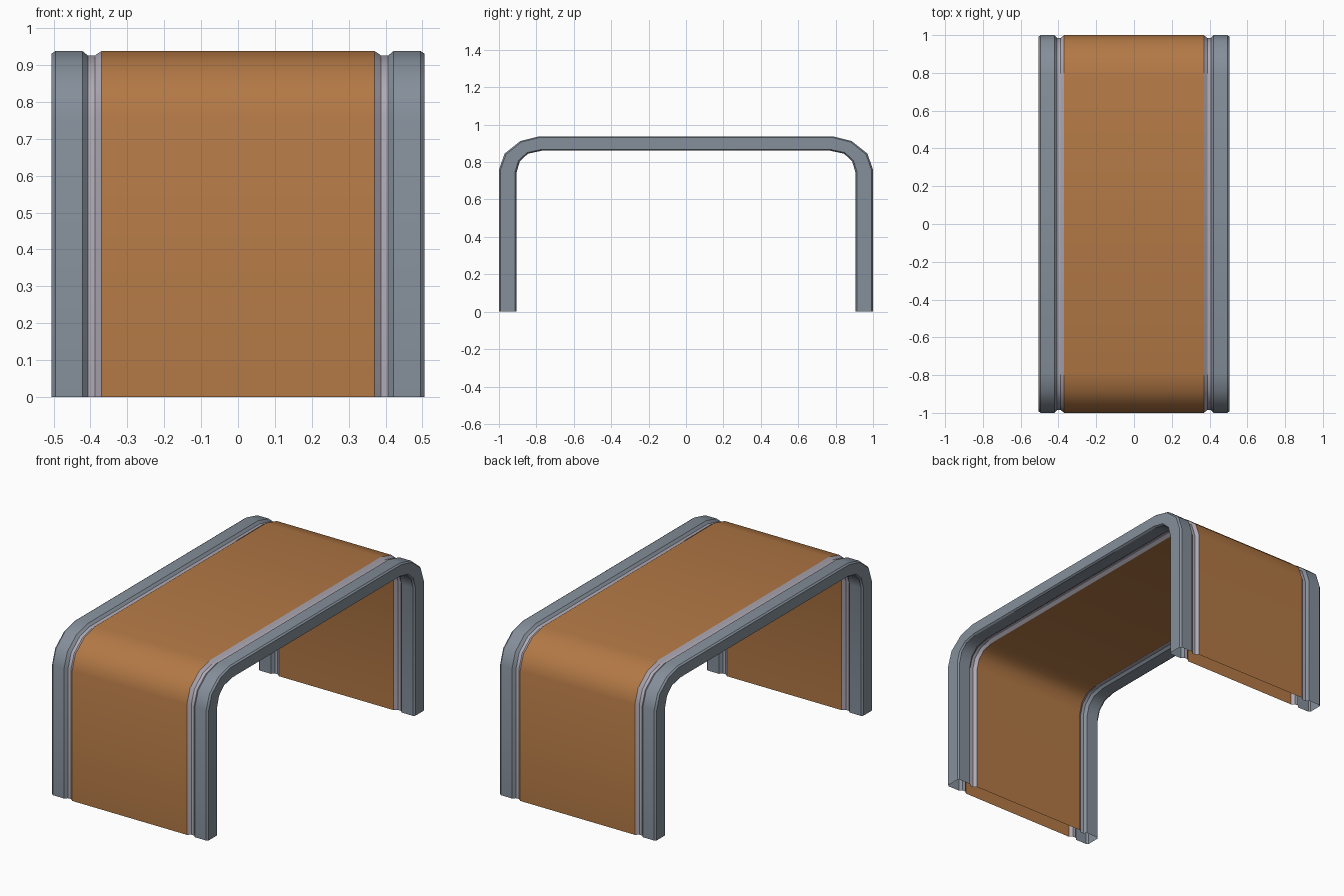
import bpy, math

if "Cube" in bpy.data.objects:
    bpy.data.objects.remove(bpy.data.objects["Cube"])

def material(name, rgb):
    m = bpy.data.materials.new(name)
    m.diffuse_color = (*rgb, 1)
    m.use_nodes = True
    m.node_tree.nodes["Principled BSDF"].inputs["Base Color"].default_value = m.diffuse_color
    return m

GREY = material("steel grey", (0.235, 0.275, 0.325))
LIGHT = material("pale grey", (0.43, 0.40, 0.46))
BROWN = material("copper brown", (0.45, 0.19, 0.06))

# Arch path in (y, z): outer and inner outlines, mirrored about y = 0
outer = [(-1, 0), (-1, 0.76), (-0.97, 0.845), (-0.885, 0.913), (-0.785, 0.938)]
inner = [(-0.905, 0), (-0.905, 0.748), (-0.888, 0.805), (-0.845, 0.845), (-0.77, 0.861)]
outer += [(-y, z) for y, z in reversed(outer)]
inner += [(-y, z) for y, z in reversed(inner)]

def sweep(name, strips, mat):
    """Sweep strips of (x, depth) along the arch; depth 0 = outside, 1 = inside. Ends stay open."""
    verts, faces = [], []
    for strip in strips:
        base, n = len(verts), len(strip)
        for (yo, zo), (yi, zi) in zip(outer, inner):
            verts += [(x, yo + (yi - yo) * d, zo + (zi - zo) * d) for x, d in strip]
        for i in range(len(outer) - 1):
            for j in range(n - 1):
                a = base + i * n + j
                faces.append((a, a + 1, a + n + 1, a + n))
    mesh = bpy.data.meshes.new(name)
    mesh.from_pydata(verts, [], faces)
    mesh.materials.append(mat)
    ob = bpy.data.objects.new(name, mesh)
    bpy.context.collection.objects.link(ob)
    bpy.context.view_layer.objects.active = ob
    ob.select_set(True)
    bpy.ops.object.shade_smooth_by_angle(angle=math.radians(32))
    ob.select_set(False)

def both_faces(strip):
    """Outer strip plus its copy on the inside of the arch."""
    return [strip, [(x, 1 - d) for x, d in reversed(strip)]]

def mirror(strips):
    return [[(-x, d) for x, d in reversed(s)] for s in strips]

# Middle panel, grooved trims and hollow end frames
sweep("panel", both_faces([(-0.37, 0), (0.37, 0)]), BROWN)
trim = both_faces([(0.37, 0), (0.388, 0.16), (0.407, 0.16)])
frame = [[(0.407, 0.16), (0.422, 0), (0.495, 0), (0.505, 0.09),
          (0.505, 0.91), (0.495, 1), (0.422, 1), (0.407, 0.84)]]
for side, f in (("right", lambda s: s), ("left", mirror)):
    sweep(side + "_trim", f(trim), LIGHT)
    sweep(side + "_frame", f(frame), GREY)
